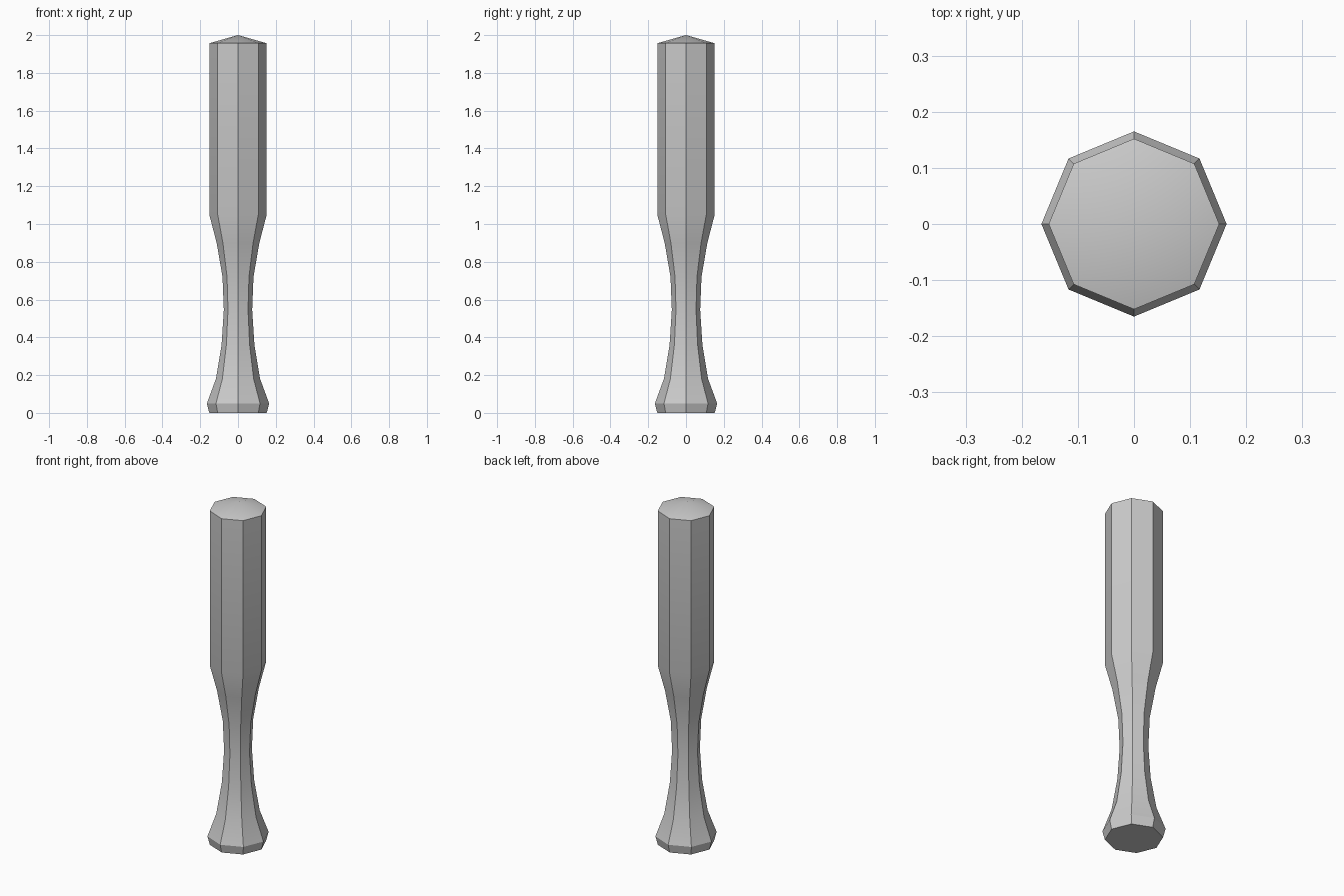
import bpy, bmesh
from math import cos, sin, tau, radians

if "Cube" in bpy.data.objects:
    bpy.data.objects.remove(bpy.data.objects["Cube"])

SIDES = 8
# (radius, height) from the foot up to the rim of the cap
PROFILE = [(0.152, 0.0), (0.165, 0.05), (0.117, 0.18), (0.087, 0.36),
           (0.075, 0.545), (0.082, 0.72), (0.113, 0.90), (0.152, 1.05),
           (0.152, 1.957)]

bm = bmesh.new()

# Octagonal rings along the post
rings = [[bm.verts.new((r * cos(tau * i / SIDES), r * sin(tau * i / SIDES), z))
          for i in range(SIDES)] for r, z in PROFILE]

# Side facets
for low, high in zip(rings, rings[1:]):
    for i in range(SIDES):
        j = (i + 1) % SIDES
        bm.faces.new((low[i], low[j], high[j], high[i]))

# Flat foot
bm.faces.new(rings[0][::-1])

# Shallow pointed cap
tip = bm.verts.new((0, 0, 2.0))
for i in range(SIDES):
    bm.faces.new((rings[-1][i], rings[-1][(i + 1) % SIDES], tip))

mesh = bpy.data.meshes.new("post")
bm.to_mesh(mesh)
bm.free()
post = bpy.data.objects.new("post", mesh)
bpy.context.collection.objects.link(post)

# Soft along the length, crisp between the eight sides
bpy.context.view_layer.objects.active = post
post.select_set(True)
bpy.ops.object.shade_smooth_by_angle(angle=radians(30))
